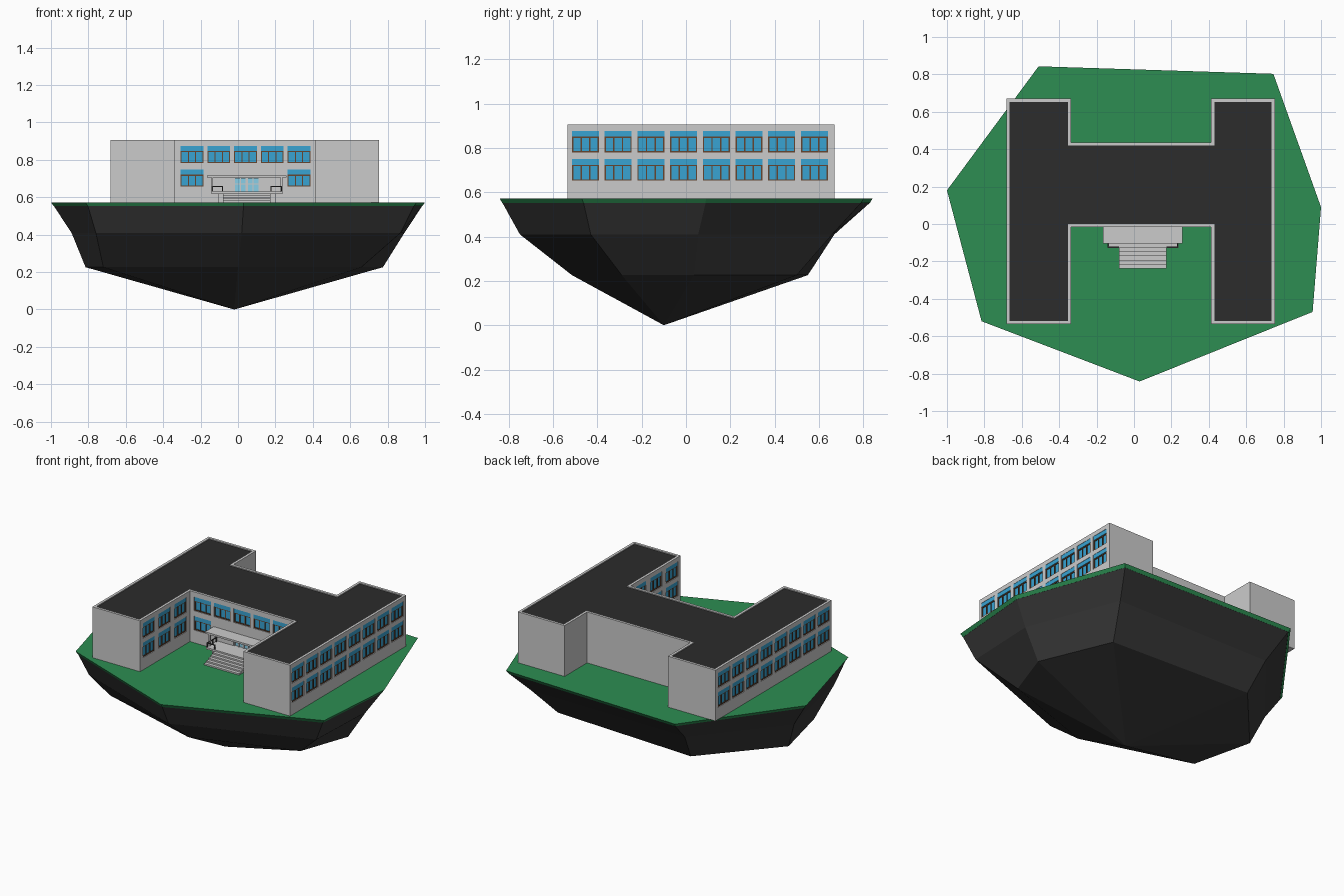
import bpy, bmesh
from math import radians
from mathutils import Matrix, Vector

if "Cube" in bpy.data.objects:
    bpy.data.objects.remove(bpy.data.objects["Cube"])


def mat(name, rgb):
    m = bpy.data.materials.new(name)
    m.diffuse_color = (*rgb, 1)
    m.use_nodes = True
    m.node_tree.nodes["Principled BSDF"].inputs["Base Color"].default_value = m.diffuse_color
    return m


GREEN = mat("grass_green", (0.026, 0.27, 0.085))
ROCK = mat("rock_dark", (0.04, 0.04, 0.04))
ROOF = mat("roof_dark", (0.025, 0.025, 0.025))
BLUE = mat("glass_blue", (0.04, 0.37, 0.65))
PALE = mat("door_glass_pale", (0.25, 0.62, 0.8))
BROWN = mat("frame_brown", (0.13, 0.06, 0.03))
RAIL = mat("metal_dark", (0.06, 0.06, 0.06))


def finish(bm, name, material=None):
    bmesh.ops.recalc_face_normals(bm, faces=bm.faces)
    me = bpy.data.meshes.new(name)
    bm.to_mesh(me)
    bm.free()
    ob = bpy.data.objects.new(name, me)
    bpy.context.collection.objects.link(ob)
    if material:
        me.materials.append(material)
    return ob


def box(bm, lo, hi, M=Matrix()):
    lo, hi = Vector(lo), Vector(hi)
    S = Matrix.Diagonal((*(hi - lo), 1))
    bmesh.ops.create_cube(bm, size=1, matrix=M @ Matrix.Translation((lo + hi) / 2) @ S)


def loft(rings):
    """Close a stack of equal rings; a one-point ring makes an apex."""
    bm = bmesh.new()
    vs = [[bm.verts.new(p) for p in r] for r in rings]
    n = len(vs[0])
    bm.faces.new(vs[0])
    for a, b in zip(vs, vs[1:]):
        for i in range(n):
            j = (i + 1) % n
            if len(b) == 1:
                bm.faces.new((a[i], a[j], b[0]))
            else:
                bm.faces.new((a[i], a[j], b[j], b[i]))
    if len(vs[-1]) > 1:
        bm.faces.new(vs[-1])
    return bm


# Floating island: grass cap and faceted rock
GROUND = 0.573
top = [(-.51, .843), (.745, .803), (1, .09), (.955, -.47), (.03, -.842), (-.815, -.52), (-1, .18)]
mid = [(-.46, .67), (.66, .66), (.89, .055), (.87, -.43), (.02, -.75), (-.76, -.46), (-.89, .15)]
low = [(-.42, .55), (.58, .50), (.775, .035), (.66, -.29), (0, -.515), (-.72, -.30), (-.815, .10)]


def ring(pts, z, s=1):
    return [(x * s, y * s, z) for x, y in pts]


finish(loft([ring(top, GROUND), ring(top, .552, .985)]), "grass", GREEN)
finish(loft([ring(top, .552, .984), ring(mid, .41), ring(low, .226), [(-.02, -.1, 0)]]), "rock", ROCK)

# H-shaped building body with parapet, and roof
X0, X1, X2, X3 = -.683, -.337, .413, .753
Y0, Y1, Y2, Y3 = -.535, -.016, .436, .67


def h_profile(d, z):
    a, b, c, e = X0 + d, X1 - d, X2 + d, X3 - d
    p, q, r, s = Y0 + d, Y1 + d, Y2 - d, Y3 - d
    return [(x, y, z) for x, y in ((a, p), (b, p), (b, q), (c, q), (c, p), (e, p),
                                   (e, s), (c, s), (c, r), (b, r), (b, s), (a, s))]


TOP = .907
walls = finish(loft([h_profile(0, GROUND), h_profile(0, TOP), h_profile(.017, TOP),
                     h_profile(.017, TOP - .012)]), "walls")
finish(loft([h_profile(.017, TOP - .012), h_profile(.017, TOP - .006)]), "roof", ROOF)

# Windows: pockets cut in the walls, glass, transom and mullions
cuts, glass, frames = bmesh.new(), bmesh.new(), bmesh.new()


def window(M, u, z, w=.122, h=.098):
    a, b, lo, hi = u - w / 2, u + w / 2, z - h / 2, z + h / 2
    tz = hi - .027
    box(cuts, (a, -.02, lo), (b, .012, hi), M)
    box(glass, (a, .009, lo), (b, .0125, tz), M)
    box(glass, (a, .002, tz), (b, .0125, hi), M)
    for t in (a + .003, a + w * .34, a + w * .66, b - .003):
        box(frames, (t - .003, .004, lo), (t + .003, .0095, tz), M)
    for t in (lo + .003, tz - .003):
        box(frames, (a, .0045, t - .003), (b, .009, t + .003), M)


def wall(x, y, deg):
    return Matrix.Translation((x, y, 0)) @ Matrix.Rotation(radians(deg), 4, 'Z')


LOW, HIGH = .702, .829
for z in (LOW, HIGH):
    for i in range(8):                                   # outer wing walls
        y = -.454 + i * .1477
        window(wall(X3, y, 90), 0, z)
        window(wall(X0, y, -90), 0, z)
    for i in range(3):                                   # front court walls
        y = -.445 + i * .165
        window(wall(X1, y, 90), 0, z)
        window(wall(X2, y, -90), 0, z)
    for i in range(5):                                   # centre block
        if z == HIGH or i in (0, 4):
            window(wall(0, Y1, 0), -.246 + i * .143, z, h=.091)

# Entrance opening and glazed doors
DX, PLAT = .047, .63
box(cuts, (DX - .068, Y1 - .02, PLAT), (DX + .068, Y1 + .012, .70))
cutter = finish(cuts, "window_cutter")
cutter.hide_render = True
cutter.hide_viewport = True
mod = walls.modifiers.new("window_pockets", 'BOOLEAN')
mod.operation = 'DIFFERENCE'
mod.solver = 'EXACT'
mod.object = cutter
finish(glass, "window_glass", BLUE)
finish(frames, "window_frames", BROWN)

doors, door_frames = bmesh.new(), bmesh.new()
box(doors, (DX - .068, Y1 + .009, PLAT), (DX + .068, Y1 + .0125, .70))
for t in (-.065, -.034, -.003, .003, .034, .065):
    box(door_frames, (DX + t - .003, Y1 + .003, PLAT), (DX + t + .003, Y1 + .0095, .70))
box(door_frames, (DX - .068, Y1 + .004, .668), (DX + .068, Y1 + .009, .674))
finish(doors, "entrance_doors", PALE)
finish(door_frames, "door_frames")

# Entrance platform and steps
bm = bmesh.new()
box(bm, (DX - .19, -.128, PLAT - .012), (DX + .19, Y1, PLAT))
box(bm, (DX - .155, -.115, GROUND), (DX + .155, Y1, PLAT - .012))
finish(bm, "entrance_platform")
bm = bmesh.new()
N = 5
rise = (PLAT - GROUND) / (N + 1)
for i in range(N):
    y = -.128 - (i + 1) * .022
    box(bm, (DX - .127, y, GROUND), (DX + .127, y + .022, PLAT - (i + 1) * rise))
finish(bm, "entrance_steps")

# Canopy, posts and low railings
bm = bmesh.new()
box(bm, (DX - .213, -.105, .705), (DX + .213, Y1, .717))
finish(bm, "canopy")
posts, rails = bmesh.new(), bmesh.new()
for s in (-1, 1):
    x = DX + s * .185
    box(posts, (x - .005, -.1, PLAT), (x + .005, -.09, .705))
    for y in (-.122, -.065, -.03):
        box(rails, (x - .003, y - .003, PLAT), (x + .003, y + .003, .658))
    box(rails, (x - .003, -.125, .655), (x + .003, Y1, .66))
    xa, xb = sorted((DX + s * .13, x))
    box(rails, (xa, -.125, .655), (xb, -.119, .66))
    box(rails, (DX + s * .13 - .003, -.125, PLAT), (DX + s * .13 + .003, -.119, .66))
finish(posts, "canopy_posts")
finish(rails, "railings", RAIL)
